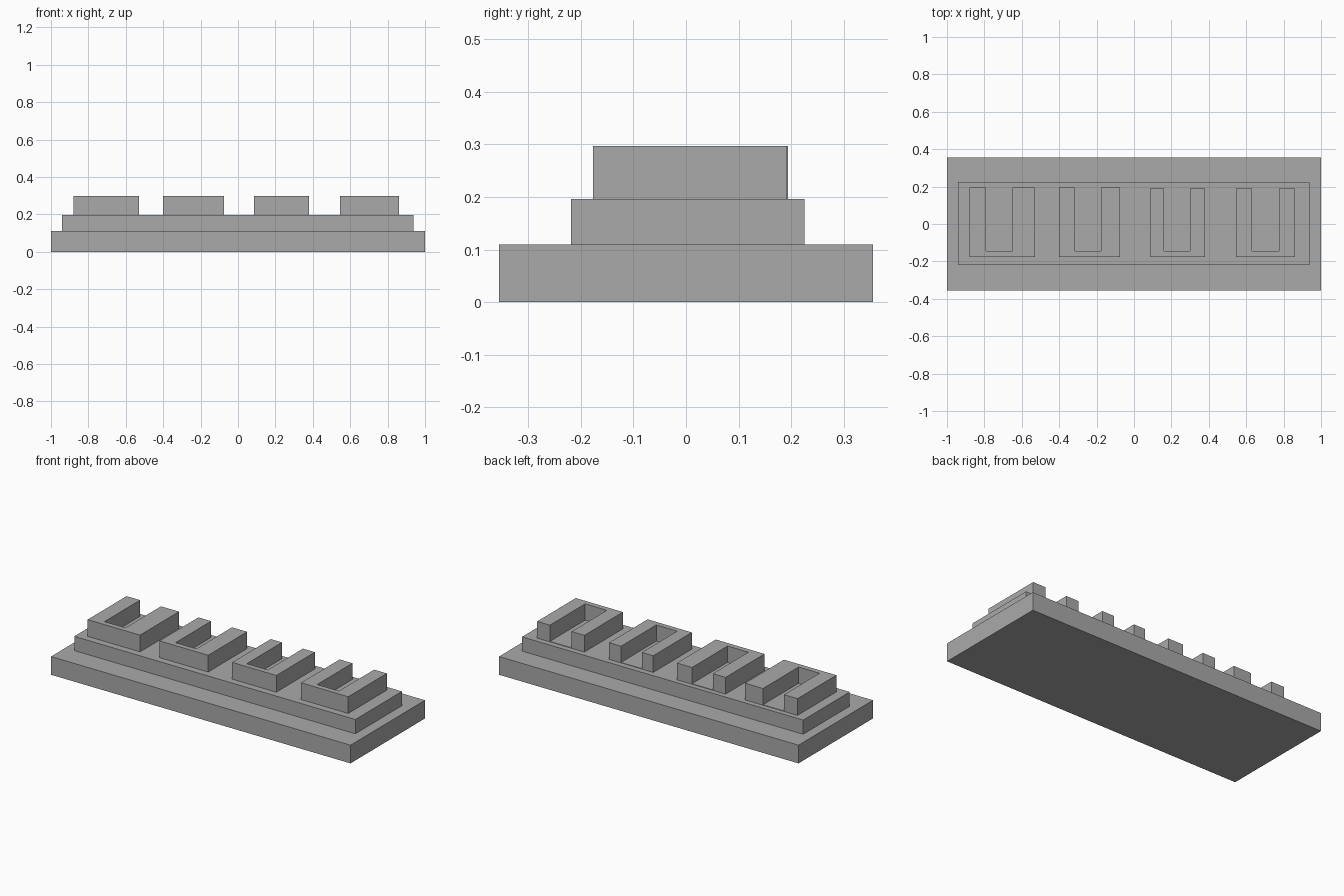
import bpy
import bmesh

cube = bpy.data.objects.get("Cube")
if cube:
    bpy.data.objects.remove(cube, do_unlink=True)

grey = bpy.data.materials.new("plain grey")
grey.use_nodes = True
colour = (0.4, 0.4, 0.4, 1)
grey.diffuse_color = colour
grey.node_tree.nodes["Principled BSDF"].inputs["Base Color"].default_value = colour


def prism(name, outline, bottom, top):
    """Extrude a flat outline upwards into a solid part."""
    bm = bmesh.new()
    face = bm.faces.new([bm.verts.new((x, y, bottom)) for x, y in outline])
    grown = bmesh.ops.extrude_face_region(bm, geom=[face], use_keep_orig=True)
    for v in grown["geom"]:
        if isinstance(v, bmesh.types.BMVert):
            v.co.z = top
    bmesh.ops.recalc_face_normals(bm, faces=bm.faces)
    mesh = bpy.data.meshes.new(name)
    bm.to_mesh(mesh)
    bm.free()
    mesh.materials.append(grey)
    obj = bpy.data.objects.new(name, mesh)
    bpy.context.collection.objects.link(obj)


def rectangle(x0, x1, y0, y1):
    return [(x0, y0), (x1, y0), (x1, y1), (x0, y1)]


# Stepped plinth
BASE_TOP, STEP_TOP, BLOCK_TOP = 0.11, 0.196, 0.297
prism("base_slab", rectangle(-1, 1, -0.355, 0.355), 0, BASE_TOP)
prism("upper_step", rectangle(-0.94, 0.937, -0.219, 0.225), BASE_TOP, STEP_TOP)

# U-shaped blocks, open at the back: outer left, slot left, slot right, outer right, back
blocks = [
    (-0.88, -0.79, -0.65, -0.53, 0.194),
    (-0.40, -0.315, -0.176, -0.075, 0.194),
    (0.085, 0.16, 0.30, 0.38, 0.191),
    (0.545, 0.63, 0.775, 0.86, 0.191),
]
FRONT, SLOT_FRONT = -0.177, -0.145
for i, (a, b, c, d, back) in enumerate(blocks, 1):
    outline = [(a, FRONT), (d, FRONT), (d, back), (c, back),
               (c, SLOT_FRONT), (b, SLOT_FRONT), (b, back), (a, back)]
    prism(f"u_block_{i}", outline, STEP_TOP, BLOCK_TOP)
    # Thin floor in the slot
    prism(f"slot_floor_{i}", rectangle(b, c, SLOT_FRONT, back), STEP_TOP, STEP_TOP + 0.003)
